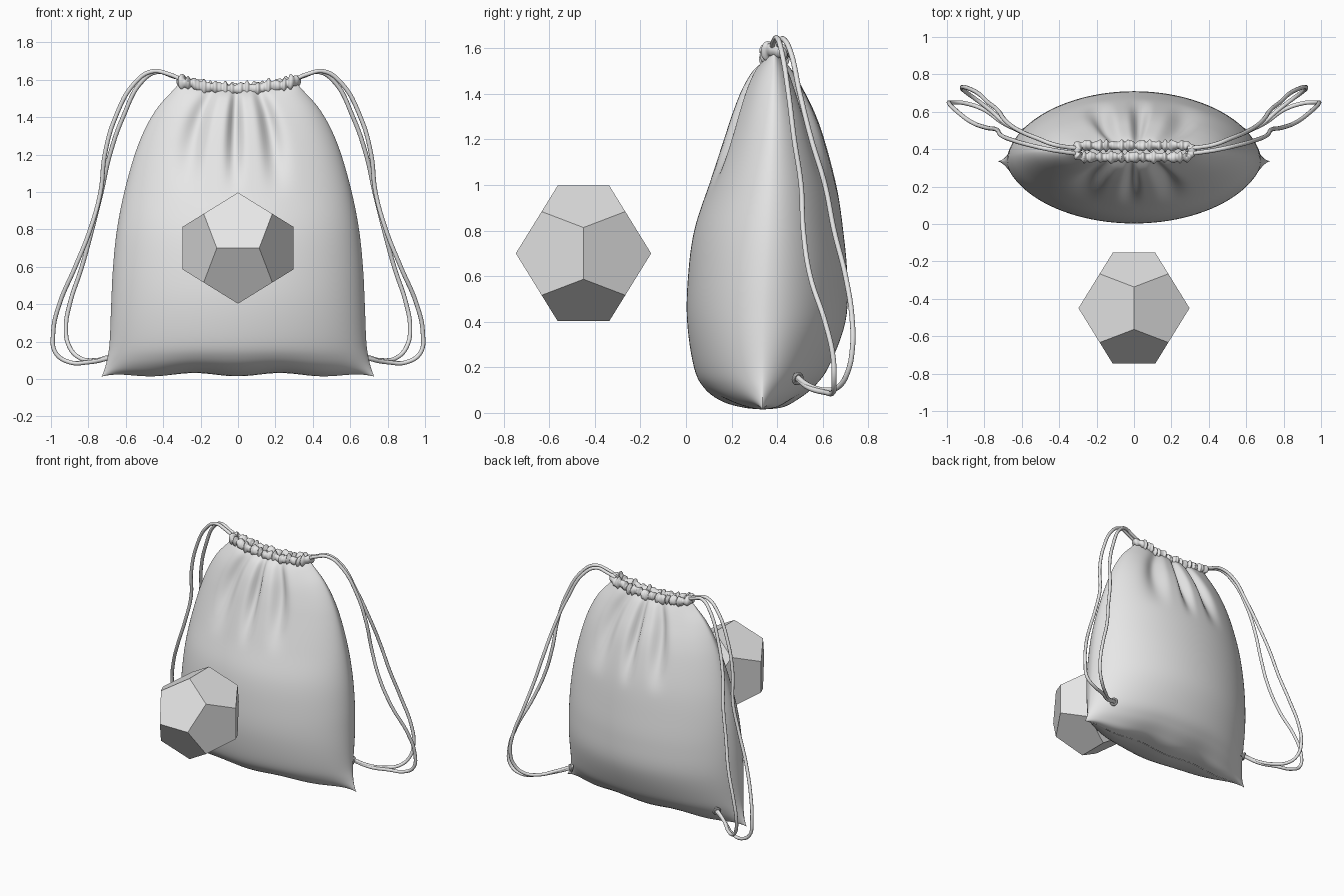
import bpy, bmesh, math
from mathutils import Vector

if "Cube" in bpy.data.objects:
    bpy.data.objects.remove(bpy.data.objects["Cube"])

grey = bpy.data.materials.new("light grey")
grey.diffuse_color = (0.8, 0.8, 0.8, 1)
grey.use_nodes = True
grey.node_tree.nodes["Principled BSDF"].inputs["Base Color"].default_value = grey.diffuse_color


def finish(bm, name, smooth=True):
    bmesh.ops.remove_doubles(bm, verts=bm.verts, dist=0.0002)
    bmesh.ops.recalc_face_normals(bm, faces=bm.faces)
    me = bpy.data.meshes.new(name)
    bm.to_mesh(me)
    bm.free()
    me.materials.append(grey)
    ob = bpy.data.objects.new(name, me)
    bpy.context.collection.objects.link(ob)
    if smooth:
        bpy.context.view_layer.objects.active = ob
        ob.select_set(True)
        bpy.ops.object.shade_smooth_by_angle(angle=math.radians(60))
        ob.select_set(False)
    return ob


def skin(bm, rings, close=False):
    vs = [[bm.verts.new(p) for p in r] for r in rings]
    n = len(vs[0])
    pairs = list(zip(vs, vs[1:])) + ([(vs[-1], vs[0])] if close else [])
    for a, b in pairs:
        for i in range(n):
            j = (i + 1) % n
            bm.faces.new((a[i], a[j], b[j], b[i]))


def step(a, b, x):
    t = min(max((x - a) / (b - a), 0), 1)
    return t * t * (3 - 2 * t)


def catmull(rows, n):
    out = []
    for i in range(len(rows) - 1):
        p0, p1 = rows[max(i - 1, 0)], rows[i]
        p2, p3 = rows[i + 1], rows[min(i + 2, len(rows) - 1)]
        for k in range(n):
            t = k / n
            out.append([0.5 * (2 * b + (c - a) * t + (2 * a - 5 * b + 4 * c - d) * t * t
                               + (3 * b - a - 3 * c + d) * t ** 3)
                        for a, b, c, d in zip(p0, p1, p2, p3)])
    return out + [list(rows[-1])]


# Bag body: rows of height, half width, front y, back y
rows = [(0.02, .73, .335, .337), (0.028, .725, .25, .42), (0.055, .714, .155, .48),
        (0.11, .699, .08, .555), (0.2, .686, .035, .625), (0.4, .678, .005, .70),
        (0.6, .668, .009, .708), (0.8, .647, .036, .69), (1.0, .608, .10, .66),
        (1.2, .552, .165, .608), (1.32, .50, .205, .565), (1.42, .432, .245, .515),
        (1.5, .352, .293, .468), (1.545, .31, .345, .43)]
N = 240
rings = []
for z, w, yf, yb in catmull(rows, 6):
    seam = 0.335 + 0.052 * step(0, 1.5, z)
    power = 1.1 + 0.75 * math.exp(-z / 0.1)
    fold = step(0.95, 1.42, z)
    ring = []
    for i in range(N):
        t = 2 * math.pi * i / N
        u, s = math.cos(t), math.sin(t)
        d = (yb - seam) if s > 0 else (seam - yf)
        wave = math.sin(12 * u + 1.5 * math.sin(4 * u) + (0.6 if s > 0 else 2.2))
        pleat = (0.5 + 0.5 * wave) ** 2.5
        d = max(d, 0) * abs(s) ** power * (1 - 0.36 * fold * pleat)
        dz = 0.04 * u * u * step(1.2, 1.54, z)
        # wavy bottom seam
        dz += math.exp(-z / 0.06) * (0.012 * math.cos(11 * u + 3.2 - u) + 0.005
                                     - 0.025 * u ** 8)
        ring.append((w * u, seam + math.copysign(d, s), max(z + dz, 0)))
    rings.append(ring)
bm = bmesh.new()
skin(bm, rings)
finish(bm, "bag_body")

# Gathered drawstring channel: ruffled tube round a flat loop
L, R, M = 0.275, 0.031, 0.388
per = 4 * L + 2 * math.pi * R


def loop_point(s):
    if s < 2 * L:
        return Vector((-L + s, M - R, 0)), Vector((0, -1, 0))
    s -= 2 * L
    if s < math.pi * R:
        n = Vector((math.cos(s / R - math.pi / 2), math.sin(s / R - math.pi / 2), 0))
        return Vector((L, M, 0)) + n * R, n
    p, n = loop_point(s - math.pi * R)
    return Vector((-p.x, 2 * M - p.y, 0)), -n


rings = []
for k in range(420):
    s = per * k / 420
    p, n = loop_point(s)
    p.z = 1.55 + 0.042 * (p.x / 0.31) ** 2 + 0.005 * math.sin(s * 47)
    q = 2 * math.pi * k / 420
    r = 0.025 * (1 + 0.2 * math.sin(28 * q + 1.5 * math.sin(5 * q)) + 0.12 * math.sin(45 * q))
    ring = []
    for j in range(16):
        a = 2 * math.pi * j / 16
        rr = r * (1 + 0.12 * math.sin(2 * a + 11 * q))
        ring.append(p + n * (rr * math.cos(a)) + Vector((0, 0, 1.2 * rr * math.sin(a))))
    rings.append(ring)
bm = bmesh.new()
skin(bm, rings, close=True)
finish(bm, "gathered_channel")

# Cords: two strands on each side from the channel to the lower eyelet
outer = [(.29, .375, 1.595), (.37, .385, 1.63), (.46, .40, 1.645), (.55, .42, 1.585),
         (.655, .45, 1.4), (.712, .475, 1.2), (.735, .505, 1.0), (.79, .515, .8),
         (.87, .545, .6), (.955, .61, .4), (.988, .645, .25), (.975, .65, .14),
         (.90, .645, .09), (.80, .61, .09), (.70, .54, .11), (.58, .485, .155)]
inner = [(.29, .405, 1.6), (.35, .41, 1.62), (.43, .425, 1.642), (.51, .455, 1.595),
         (.615, .50, 1.4), (.685, .55, 1.2), (.73, .61, 1.0), (.78, .65, .8),
         (.835, .70, .6), (.90, .73, .4), (.92, .73, .28), (.905, .71, .18),
         (.85, .67, .115), (.77, .61, .10), (.69, .54, .12), (.58, .48, .165)]


def cord(name, pts, side):
    cu = bpy.data.curves.new(name, 'CURVE')
    cu.dimensions = '3D'
    cu.bevel_depth = 0.0115
    cu.bevel_resolution = 3
    cu.resolution_u = 8
    cu.use_fill_caps = True
    sp = cu.splines.new('BEZIER')
    sp.bezier_points.add(len(pts) - 1)
    for b, p in zip(sp.bezier_points, pts):
        b.co = (p[0] * side, p[1], p[2])
        b.handle_left_type = b.handle_right_type = 'AUTO'
    cu.materials.append(grey)
    bpy.context.collection.objects.link(bpy.data.objects.new(name, cu))


for side, label in ((-1, "left"), (1, "right")):
    cord(label + "_outer_cord", outer, side)
    cord(label + "_inner_cord", inner, side)
    # Eyelet where the cords enter the bag
    bpy.ops.mesh.primitive_torus_add(major_radius=0.022, minor_radius=0.008,
                                     major_segments=24, minor_segments=10,
                                     location=(side * .595, .49, .15))
    ob = bpy.context.object
    ob.name = label + "_eyelet"
    ob.rotation_euler = Vector((side * .8, .6, -.3)).to_track_quat('Z', 'Y').to_euler()
    ob.data.materials.append(grey)
    bpy.ops.object.shade_smooth_by_angle()
    ob.select_set(False)

# Dodecahedron in front of the bag
phi = (1 + 5 ** 0.5) / 2
S = 0.297 / phi
pts = [(x, y, z) for x in (-1, 1) for y in (-1, 1) for z in (-1, 1)]
for a in (-1 / phi, 1 / phi):
    for b in (-phi, phi):
        pts += [(0, a, b), (a, b, 0), (b, 0, a)]
bm = bmesh.new()
for p in pts:
    bm.verts.new(Vector(p) * S + Vector((0, -0.45, 0.70)))
bmesh.ops.convex_hull(bm, input=bm.verts)
bmesh.ops.dissolve_limit(bm, angle_limit=0.05, verts=bm.verts, edges=bm.edges)
finish(bm, "dodecahedron", smooth=False)
